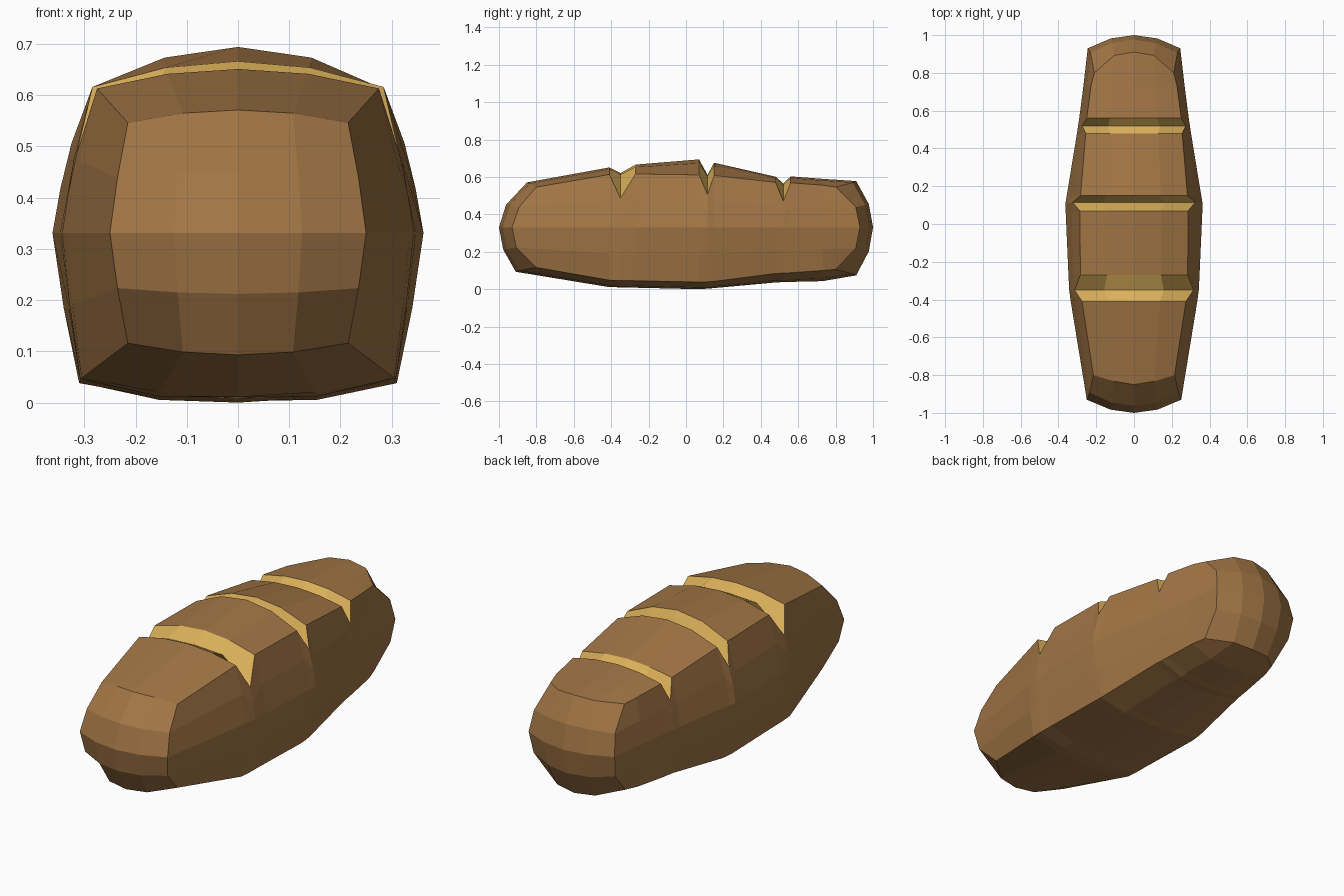
import bpy, bmesh

if "Cube" in bpy.data.objects:
    bpy.data.objects.remove(bpy.data.objects["Cube"])

MID = 0.335  # height of the widest line

# y, half widths (top, middle, bottom), heights (top centre, top corner, bottom corner, bottom centre), curve power
FRONT = (-1, .215, .25, .215, .575, .55, .12, .097, 2)
BACK = (1, .21, .245, .215, .582, .55, .11, .078, 2)
STATIONS = [
    (-.41, .275, .335, .305, .655, .617, .052, .015, 2),
    (-.35, .315, .343, .308, .625, .49, .05, .014, 4),   # first slash floor
    (-.27, .284, .347, .308, .67, .62, .049, .012, 2),
    (.07, .286, .362, .31, .698, .615, .042, .004, 2),
    (.115, .325, .362, .308, .615, .51, .043, .007, 4),  # second slash floor
    (.15, .283, .356, .305, .68, .612, .046, .01, 2),
    (.48, .255, .302, .265, .605, .575, .088, .04, 2),
    (.52, .275, .296, .26, .57, .475, .09, .042, 4),     # third slash floor
    (.56, .25, .29, .256, .607, .573, .092, .043, 2),
    (.73, .228, .268, .235, .594, .56, .104, .047, 2),
]
SLASH_FLOORS = (2, 5, 8)  # ring indices, counting the front cap ring


def point(s, u, v, y):
    _, wt, wm, wb, zt, ztc, zbc, zb, p = s
    w = wm + ((wt if v > 0 else wb) - wm) * abs(v) ** 1.25
    mid, corner = (zt, ztc) if v > 0 else (zb, zbc)
    edge = mid + (corner - mid) * abs(u) ** p
    return (u * w, y, MID + abs(v) * (edge - MID))


def cap_y(s, u, v):
    drop = .15 if s[0] < 0 and v > 0 else .09
    r = .07 * u * u + drop * v * v
    if abs(u) == 1 and abs(v) == 1:
        r = .2
    return s[0] * (1 - r)


def material(name, colour):
    m = bpy.data.materials.new(name)
    m.diffuse_color = (*colour, 1)
    m.use_nodes = True
    m.node_tree.nodes["Principled BSDF"].inputs["Base Color"].default_value = m.diffuse_color
    return m


# 16-sided outline, five points per side
steps = [-1, -.5, 0, .5, 1]
outline = ([(u, 1) for u in steps] + [(1, v) for v in steps[3:0:-1]]
           + [(u, -1) for u in steps[::-1]] + [(-1, v) for v in steps[1:4]])

bm = bmesh.new()


# Domed end caps
def cap(s):
    grid = {(u, v): bm.verts.new(point(s, u, v, cap_y(s, u, v)))
            for u in steps for v in steps}
    for a, b in zip(steps, steps[1:]):
        for c, d in zip(steps, steps[1:]):
            bm.faces.new([grid[a, c], grid[b, c], grid[b, d], grid[a, d]])
    return [grid[k] for k in outline]


# Body rings between the caps
rings = [cap(FRONT)]
rings += [[bm.verts.new(point(s, u, v, s[0])) for u, v in outline] for s in STATIONS]
rings.append(cap(BACK))
n = len(outline)
for i, (a, b) in enumerate(zip(rings, rings[1:])):
    for j in range(n):
        k = (j + 1) % n
        f = bm.faces.new([a[j], a[k], b[k], b[j]])
        # Pale crumb on both walls of each slash
        if j < 4 and (i in SLASH_FLOORS or i + 1 in SLASH_FLOORS):
            f.material_index = 1

bmesh.ops.recalc_face_normals(bm, faces=bm.faces)
mesh = bpy.data.meshes.new("bread_loaf")
bm.to_mesh(mesh)
bm.free()
mesh.materials.append(material("crust", (.36, .18, .06)))
mesh.materials.append(material("crumb", (.70, .43, .10)))
loaf = bpy.data.objects.new("bread_loaf", mesh)
bpy.context.collection.objects.link(loaf)
loaf.location.z = -min(v.co.z for v in mesh.vertices)
